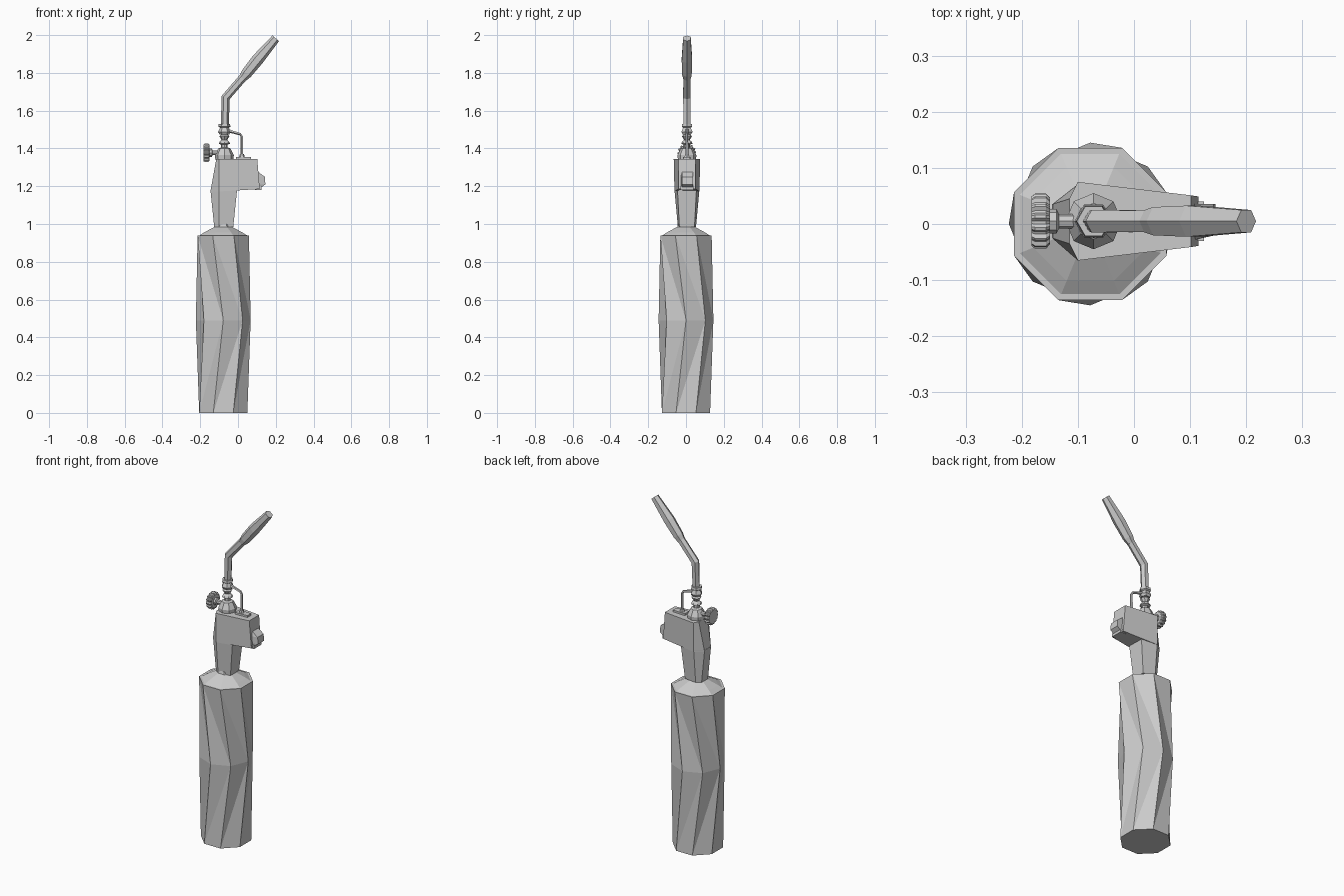
import bpy
from math import cos, sin, pi
from mathutils import Vector

cube = bpy.data.objects.get("Cube")
if cube:
    bpy.data.objects.remove(cube)

grey = bpy.data.materials.new("plain_grey")
grey.use_nodes = True
grey.diffuse_color = (0.6, 0.6, 0.6, 1)
grey.node_tree.nodes["Principled BSDF"].inputs["Base Color"].default_value = (0.6, 0.6, 0.6, 1)


def stack(name, rings, fan=False):
    """Skin equal-length rings of points, capped at both ends."""
    n = len(rings[0])
    verts = [p for ring in rings for p in ring]
    faces = [list(range(n))[::-1], list(range(len(verts) - n, len(verts)))]
    for k in range(len(rings) - 1):
        for i in range(n):
            j = (i + 1) % n
            a, b, c, d = k * n + i, k * n + j, k * n + n + j, k * n + n + i
            if not fan:
                faces.append([a, b, c, d])
            elif k % 2:
                faces += [[a, b, d], [b, c, d]]
            else:
                faces += [[a, b, c], [a, c, d]]
    mesh = bpy.data.meshes.new(name)
    mesh.from_pydata(verts, [], faces)
    mesh.materials.append(grey)
    obj = bpy.data.objects.new(name, mesh)
    bpy.context.collection.objects.link(obj)
    return obj


def turned(name, x, y, profile, n=8, turn=0.0):
    """Faceted vertical part from (radius, height) pairs."""
    return stack(name, [[(x + r * cos(2 * pi * (i + turn) / n),
                          y + r * sin(2 * pi * (i + turn) / n), z)
                         for i in range(n)] for r, z in profile])


def tube(name, path, n=6, y=0.005):
    """Faceted pipe through (x, z, radius) points in the side plane."""
    pts = [Vector((x, y, z)) for x, z, r in path]
    rings = []
    for k, p in enumerate(pts):
        t = (pts[min(k + 1, len(pts) - 1)] - pts[max(k - 1, 0)]).normalized()
        v = Vector((0, 1, 0))
        u = v.cross(t)
        rings.append([p + path[k][2] * (u * cos(2 * pi * i / n) + v * sin(2 * pi * i / n))
                      for i in range(n)])
    return stack(name, rings)


def outline(back, shoulder, front, w_back, w_mid, w_front, z, z_front):
    """Six-sided plan, widest at the shoulder."""
    y = 0.005
    return [(back, y - w_back, z), (shoulder, y - w_mid, z), (front, y - w_front, z_front),
            (front, y + w_front, z_front), (shoulder, y + w_mid, z), (back, y + w_back, z)]


# Gas cylinder: belly ring turned half a step gives long triangular facets
cx, n = -0.078, 8
tank = []
for radius, z, turn in ((0.138, 0, 0.5), (0.145, 0.49, 1), (0.147, 0.94, 0.5)):
    tank.append([(cx + radius * cos(2 * pi * (i + turn) / n),
                  radius * sin(2 * pi * (i + turn) / n), z) for i in range(n)])
stack("gas_cylinder", tank, fan=True)
turned("cylinder_shoulder", cx, 0,
       [(0.144, 0.935), (0.11, 0.955), (0.05, 0.985), (0.045, 1.0)], 8, 0.5)

# Grip and head
stack("grip", [outline(-0.126, -0.1, -0.025, 0.03, 0.048, 0.04, 0.985, 0.985),
               outline(-0.146, -0.1, -0.005, 0.03, 0.066, 0.05, 1.18, 1.18)])
stack("head", [outline(-0.146, -0.1, 0.115, 0.03, 0.066, 0.044, 1.172, 1.185),
               outline(-0.115, -0.1, 0.102, 0.04, 0.07, 0.046, 1.345, 1.345)])

# Trigger with lower lip
stack("trigger", [[(0.1, -0.03, z), (x, -0.02, z), (x, 0.036, z), (0.1, 0.036, z)]
                  for x, z in ((0.118, 1.19), (0.145, 1.21), (0.142, 1.25), (0.108, 1.275))])
stack("trigger_lip", [[(0.09, -0.03, z), (0.125, -0.03, z), (0.125, 0.04, z), (0.09, 0.04, z)]
                      for z in (1.18, 1.2)])

# Valve stack
vx, vy = -0.072, 0.005
turned("valve_base", vx, vy, [(0.048, 1.34), (0.05, 1.365), (0.032, 1.4), (0.018, 1.405)])
turned("valve_stem", vx, vy, [(0.017, 1.4), (0.017, 1.42), (0.03, 1.425), (0.026, 1.435),
                              (0.015, 1.445), (0.027, 1.465), (0.016, 1.475), (0.016, 1.49)])
turned("burner_collar", vx, vy, [(0.026, 1.475), (0.034, 1.488), (0.023, 1.51),
                                 (0.032, 1.515), (0.03, 1.53)], 6)

# Bent burner pipe and flame tip
tube("burner_pipe", [(-0.07, 1.52, 0.021), (-0.065, 1.67, 0.023), (0.035, 1.785, 0.022)])
tube("flame_tip", [(0.025, 1.772, 0.022), (0.045, 1.797, 0.029), (0.105, 1.872, 0.032),
                   (0.2, 1.983, 0.023)])

# Igniter wire and its foot
tube("igniter_wire", [(-0.055, 1.495, 0.012), (-0.03, 1.488, 0.008), (0.012, 1.476, 0.007),
                      (0.021, 1.462, 0.007), (0.021, 1.35, 0.008)], 5)
stack("igniter_foot", [[(-0.01, -0.015, z), (0.07, -0.012, z), (0.07, 0.022, z),
                        (-0.01, 0.025, z)] for z in (1.34, 1.356)])
turned("igniter_socket", 0.021, 0.005, [(0.016, 1.35), (0.011, 1.37)], 6)

# Fluted control knob and spindle
teeth = 14
knob = []
for x, grow in ((-0.183, 0.9), (-0.176, 1), (-0.157, 1), (-0.15, 0.85)):
    ring = []
    for i in range(teeth * 4):
        r = grow * (0.049 if i % 4 < 2 else 0.043)
        a = 2 * pi * i / (teeth * 4)
        ring.append((x, 0.005 + r * cos(a), 1.377 + r * sin(a)))
    knob.append(ring)
stack("control_knob", knob)
tube("knob_spindle", [(-0.152, 1.377, 0.022), (-0.138, 1.377, 0.022),
                      (-0.134, 1.377, 0.013), (-0.08, 1.377, 0.013)], 8)
